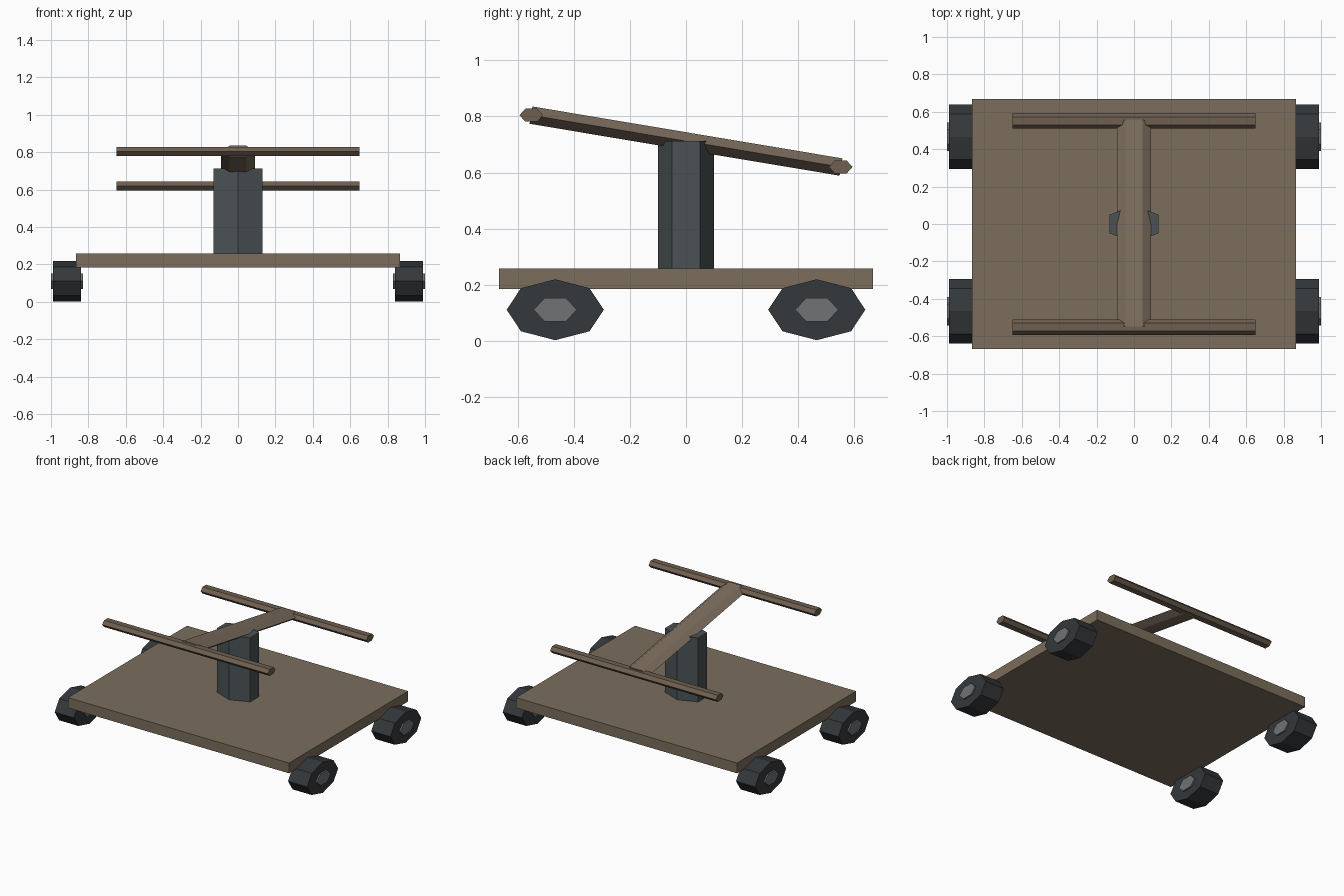
import bpy, bmesh
from math import radians
from mathutils import Matrix, Vector

if "Cube" in bpy.data.objects:
    bpy.data.objects.remove(bpy.data.objects["Cube"])


def material(name, rgb):
    m = bpy.data.materials.new(name)
    m.diffuse_color = (*rgb, 1)
    m.use_nodes = True
    m.node_tree.nodes["Principled BSDF"].inputs["Base Color"].default_value = m.diffuse_color
    return m


WOOD = material("wood", (0.20, 0.155, 0.11))
BAR = material("dark_wood", (0.155, 0.115, 0.08))
IRON = material("iron", (0.07, 0.085, 0.09))
TYRE = material("dark_iron", (0.035, 0.04, 0.044))
HUB = material("steel", (0.16, 0.17, 0.175))

# Axis frames: columns are where the prism's local x, y, z point
ALONG_Z = Matrix.Identity(4)
ALONG_X = Matrix(((0, 0, 1), (0, 1, 0), (-1, 0, 0))).to_4x4()
ALONG_Y = Matrix(((0, 1, 0), (0, 0, 1), (1, 0, 0))).to_4x4()


def finish(name, bm, loc, mat):
    me = bpy.data.meshes.new(name)
    bm.to_mesh(me)
    bm.free()
    ob = bpy.data.objects.new(name, me)
    ob.location = loc
    me.materials.append(mat)
    bpy.context.collection.objects.link(ob)
    return ob


def prism(name, sides, radii, length, frame, loc, mat):
    """Prism with an elliptical n-gon section; a corner lies on local y."""
    bm = bmesh.new()
    scale = Matrix.Diagonal((radii[0], radii[1], length, 1))
    bmesh.ops.create_cone(bm, cap_ends=True, segments=sides, radius1=1,
                          radius2=1, depth=1, matrix=frame @ scale)
    return finish(name, bm, loc, mat)


def box(name, size, loc, mat):
    bm = bmesh.new()
    bmesh.ops.create_cube(bm, size=1, matrix=Matrix.Diagonal((*size, 1)))
    return finish(name, bm, loc, mat)


# Deck
box("deck", (1.734, 1.334, 0.073), (0, 0, 0.2215), WOOD)

# Wheels with hubs
for sx, side in ((-1, "left"), (1, "right")):
    for sy, end in ((-1, "front"), (1, "back")):
        pos = (sx * 0.915, sy * 0.466, 0.111)
        prism(f"wheel_{end}_{side}", 8, (0.1085, 0.173), 0.15, ALONG_X, pos, TYRE)
        prism(f"hub_{end}_{side}", 6, (0.048, 0.077), 0.17, ALONG_X, pos, HUB)

# Pivot post
prism("pivot_post", 6, (0.15, 0.10), 0.455, ALONG_Z, (0, 0, 0.4845), IRON)

# Rocking beam and its two cross handles
tilt = Matrix.Rotation(radians(-9.5), 4, 'X')
pivot = Vector((0, 0, 0.712))
prism("rocking_beam", 6, (0.036, 0.09), 1.12, tilt @ ALONG_Y, pivot, WOOD)
for sy, end in ((-1, "front"), (1, "back")):
    pos = pivot + tilt @ Vector((0, sy * 0.559, 0))
    prism(f"handle_{end}", 6, (0.027, 0.042), 1.30, ALONG_X, pos, BAR)
